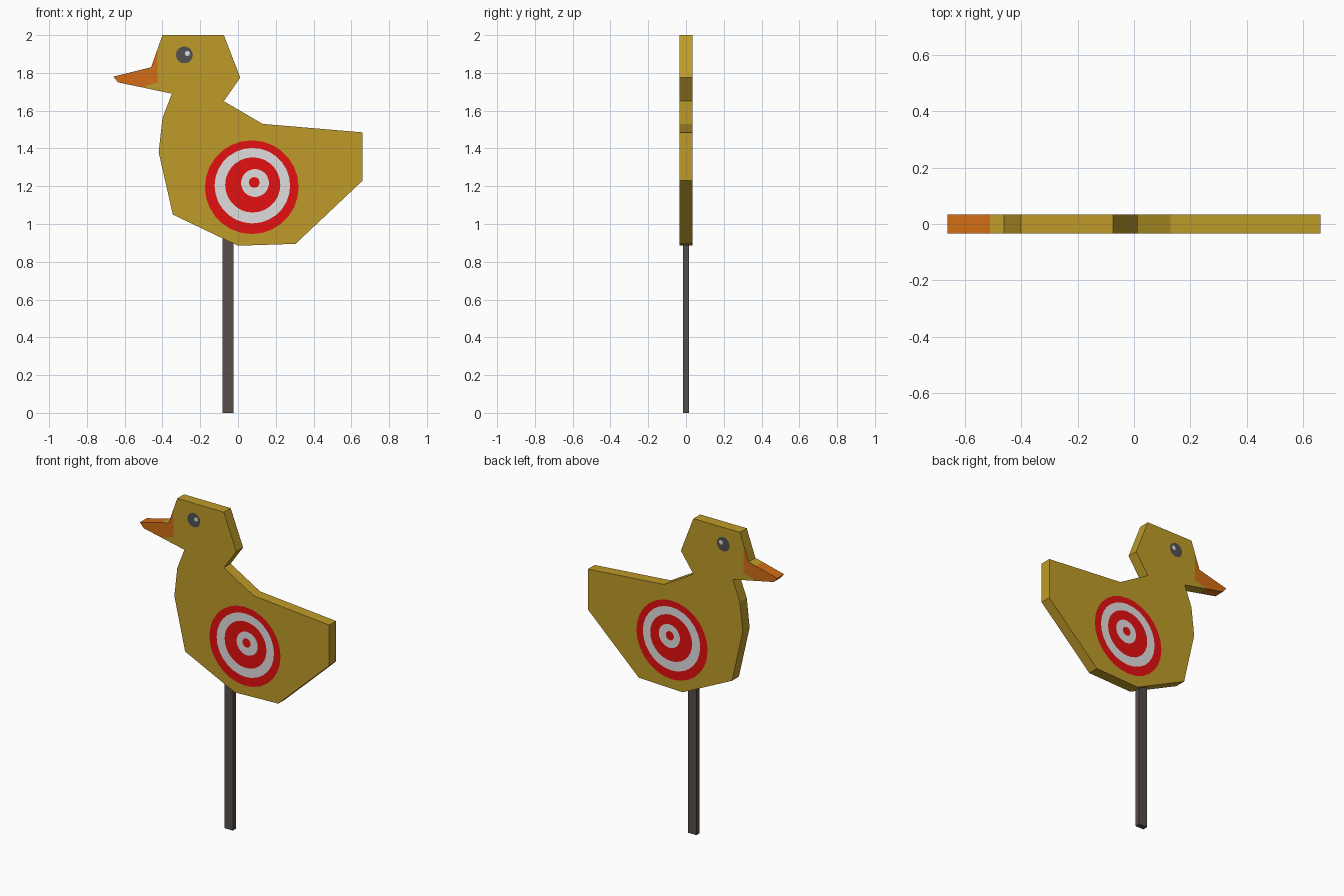
import bpy, bmesh, math
from mathutils import Vector

if "Cube" in bpy.data.objects:
    bpy.data.objects.remove(bpy.data.objects["Cube"])

T = 0.034  # half thickness of the board


def material(name, rgb):
    m = bpy.data.materials.new(name)
    m.diffuse_color = (*rgb, 1)
    m.use_nodes = True
    m.node_tree.nodes["Principled BSDF"].inputs["Base Color"].default_value = m.diffuse_color
    return m


yellow = material("mustard_yellow", (0.52, 0.33, 0.022))
orange = material("beak_orange", (0.64, 0.15, 0.008))
red = material("target_red", (0.78, 0.005, 0.005))
white = material("target_white", (0.74, 0.72, 0.72))
brown = material("post_brown", (0.095, 0.077, 0.068))
dark = material("eye_grey", (0.085, 0.08, 0.08))


def finish(name, bm, mats):
    me = bpy.data.meshes.new(name)
    bm.to_mesh(me)
    bm.free()
    for m in mats:
        me.materials.append(m)
    ob = bpy.data.objects.new(name, me)
    bpy.context.collection.objects.link(ob)
    return ob


# Duck board: extruded silhouette
outline = [(-0.66, 1.78), (-0.635, 1.75), (-0.35, 1.69), (-0.40, 1.56),
           (-0.42, 1.38), (-0.345, 1.05), (0.0, 0.885), (0.305, 0.895),
           (0.66, 1.23), (0.66, 1.485), (0.13, 1.53), (-0.075, 1.65),
           (0.012, 1.775), (-0.075, 2.0), (-0.40, 2.0), (-0.46, 1.83)]
bm = bmesh.new()
face = bm.faces.new([bm.verts.new((x, -T, z)) for x, z in outline])
new = bmesh.ops.extrude_face_region(bm, geom=[face])["geom"]
for v in new:
    if isinstance(v, bmesh.types.BMVert):
        v.co.y = T
bmesh.ops.recalc_face_normals(bm, faces=bm.faces)
bmesh.ops.triangulate(bm, faces=[f for f in bm.faces if len(f.verts) > 4])


# Beak: cut the colour borders into the board
def cut(co, no, limit):
    faces = [f for f in bm.faces if min(v.co.x for v in f.verts) < limit
             and f.calc_center_median().z > 1.6]
    geom = faces + list({e for f in faces for e in f.edges}) + list({v for f in faces for v in f.verts})
    bmesh.ops.bisect_plane(bm, geom=geom, plane_co=co, plane_no=no, dist=1e-5)


cut((-0.425, 0, 1.75), (1, 0, 0), -0.425)
cut((-0.51, 0, 1.75), (1, 0, 0), -0.43)
cut((-0.425, 0, 1.75), (-0.306, 0, 1), -0.43)
for f in bm.faces:
    c = f.calc_center_median()
    if c.z > 1.6:
        if abs(f.normal.y) > 0.5:
            painted = c.x < -0.425 and c.z > 1.75 + 0.306 * (c.x + 0.425)
            painted = painted or c.x < -0.51
        else:
            painted = c.x < -0.51
        f.material_index = int(painted)
finish("duck_board", bm, [yellow, orange])

# Post
bm = bmesh.new()
bmesh.ops.create_cube(bm, size=1)
for v in bm.verts:
    v.co = Vector((-0.054 + v.co.x * 0.058, v.co.y * 0.032, 0.47 + v.co.z * 0.94))
finish("post", bm, [brown])


# Painted discs, layered on both sides of the board
def painted_disc(name, x, z, r, layer, mat, n):
    bm = bmesh.new()
    y = T + 0.0008 * layer
    for side in (-1, 1):
        ring = [bm.verts.new((x + side * -r * math.cos(2 * math.pi * i / n), side * y,
                              z + r * math.sin(2 * math.pi * i / n))) for i in range(n)]
        f = bm.faces.new(ring)
        f.normal_update()
        if f.normal.y * side < 0:
            f.normal_flip()
    finish(name, bm, [mat])


rings = [(0.073, 1.195, 0.248, red), (0.076, 1.203, 0.2, white), (0.078, 1.207, 0.146, red),
         (0.09, 1.217, 0.074, white), (0.086, 1.22, 0.028, red)]
for i, (x, z, r, m) in enumerate(rings):
    painted_disc(f"target_ring_{i + 1}", x, z, r, i + 1, m, 28)
painted_disc("eye", -0.284, 1.895, 0.045, 1, dark, 14)
painted_disc("eye_glint", -0.268, 1.903, 0.014, 2, white, 8)
